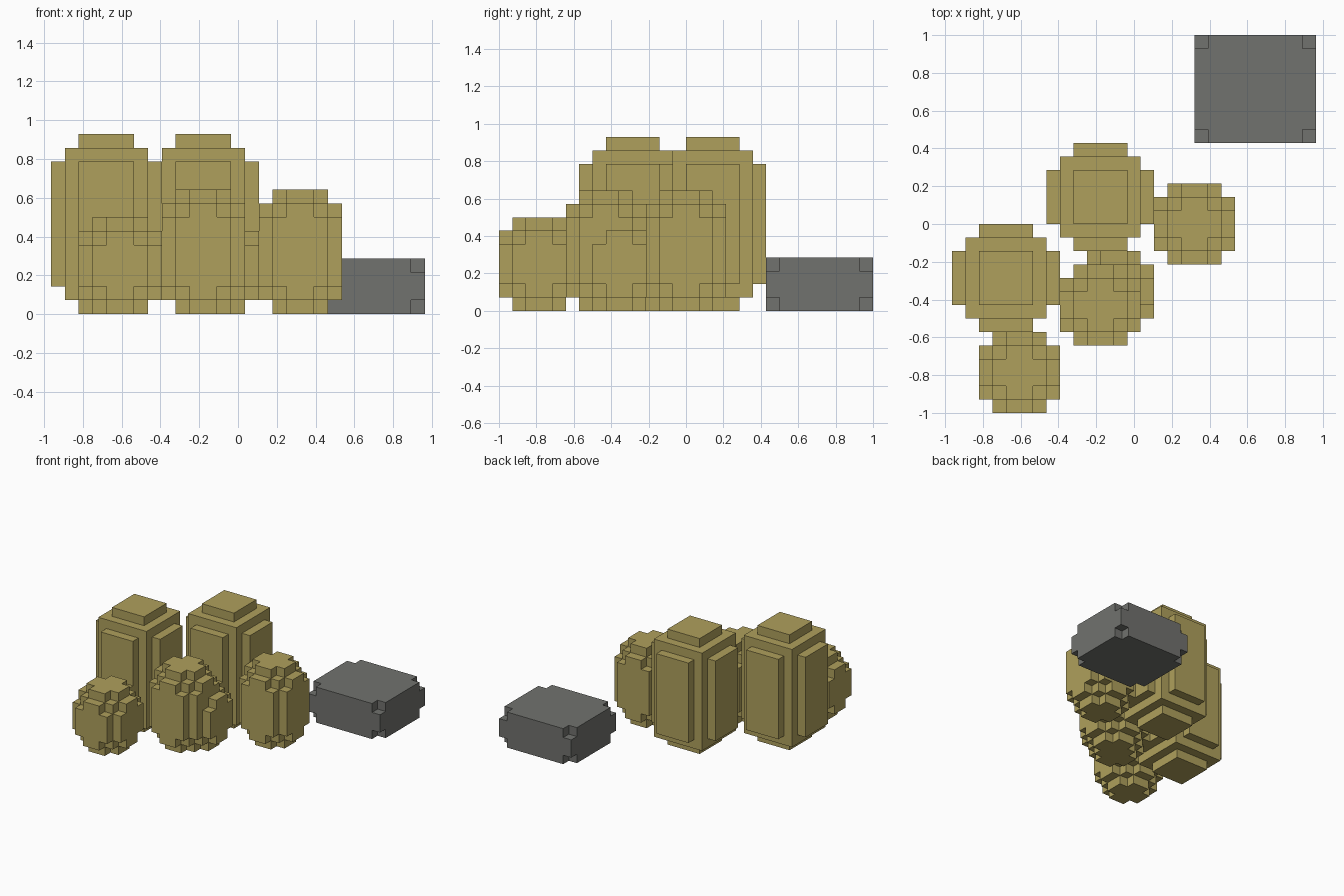
import bpy
import bmesh
from mathutils import Vector

U = 1 / 14                         # size of one block
ORIGIN = Vector((-13.5, -14, 0))   # block grid corner

if "Cube" in bpy.data.objects:
    bpy.data.objects.remove(bpy.data.objects["Cube"], do_unlink=True)


def material(name, rgb):
    mat = bpy.data.materials.new(name)
    mat.use_nodes = True
    color = (*rgb, 1)
    mat.diffuse_color = color
    bsdf = next(n for n in mat.node_tree.nodes if n.type == 'BSDF_PRINCIPLED')
    bsdf.inputs["Base Color"].default_value = color
    return mat


def box(pos, size, inset):
    """Grid cells of a box shrunk on each axis by the inset."""
    spans = [range(p + i, p + s - i) for p, s, i in zip(pos, size, inset)]
    return {(x, y, z) for x in spans[0] for y in spans[1] for z in spans[2]}


def blocks(pos, size, insets):
    return set().union(*(box(pos, size, i) for i in insets))


def build(name, cells, mat):
    """Skin the cells with their outer faces only, merging flat areas."""
    bm = bmesh.new()
    verts = {}

    def vert(corner):
        key = tuple(corner)
        if key not in verts:
            verts[key] = bm.verts.new((Vector(key) + ORIGIN) * U)
        return verts[key]

    for cell in sorted(cells):
        for axis in range(3):
            a, b = (axis + 1) % 3, (axis + 2) % 3
            for side in (0, 1):
                near = list(cell)
                near[axis] += 2 * side - 1
                if tuple(near) in cells:
                    continue
                loop = []
                for da, db in ((0, 0), (1, 0), (1, 1), (0, 1)):
                    c = list(cell)
                    c[axis] += side
                    c[a] += da
                    c[b] += db
                    loop.append(vert(c))
                bm.faces.new(loop if side else loop[::-1])
    bmesh.ops.dissolve_limit(bm, angle_limit=0.01, verts=bm.verts, edges=bm.edges)
    mesh = bpy.data.meshes.new(name)
    bm.to_mesh(mesh)
    bm.free()
    mesh.materials.append(mat)
    obj = bpy.data.objects.new(name, mesh)
    bpy.context.collection.objects.link(obj)


# Insets: core, side plates and end caps of each shape
TALL = [(1, 1, 1), (0, 2, 2), (2, 0, 2), (2, 2, 0)]
ROUND = [(1, 1, 1),
         (0, 1, 2), (0, 2, 1),
         (1, 0, 2), (2, 0, 1),
         (1, 2, 0), (2, 1, 0)]
SLAB = [(1, 0, 0), (0, 1, 0), (0, 0, 1)]

khaki = material("khaki", (0.43, 0.352, 0.107))
grey = material("stone_grey", (0.165, 0.168, 0.156))

# Tall pods at the back
build("tall_pod_right", blocks((0, 6, 0), (8, 8, 13), TALL), khaki)
build("tall_pod_left", blocks((7, 12, 0), (8, 8, 13), TALL), khaki)

# Small rounded pods, the middle one fused with a shorter neighbour
build("small_pod_right", blocks((2, 0, 0), (6, 6, 7), ROUND), khaki)
build("small_pod_middle",
      blocks((8, 5, 0), (6, 6, 9), ROUND) | blocks((9, 6, 0), (6, 6, 7), ROUND), khaki)
build("small_pod_left", blocks((15, 11, 0), (6, 6, 9), ROUND), khaki)

# Flat stone with notched corners
build("stone_slab", blocks((18, 20, 0), (9, 8, 4), SLAB), grey)
